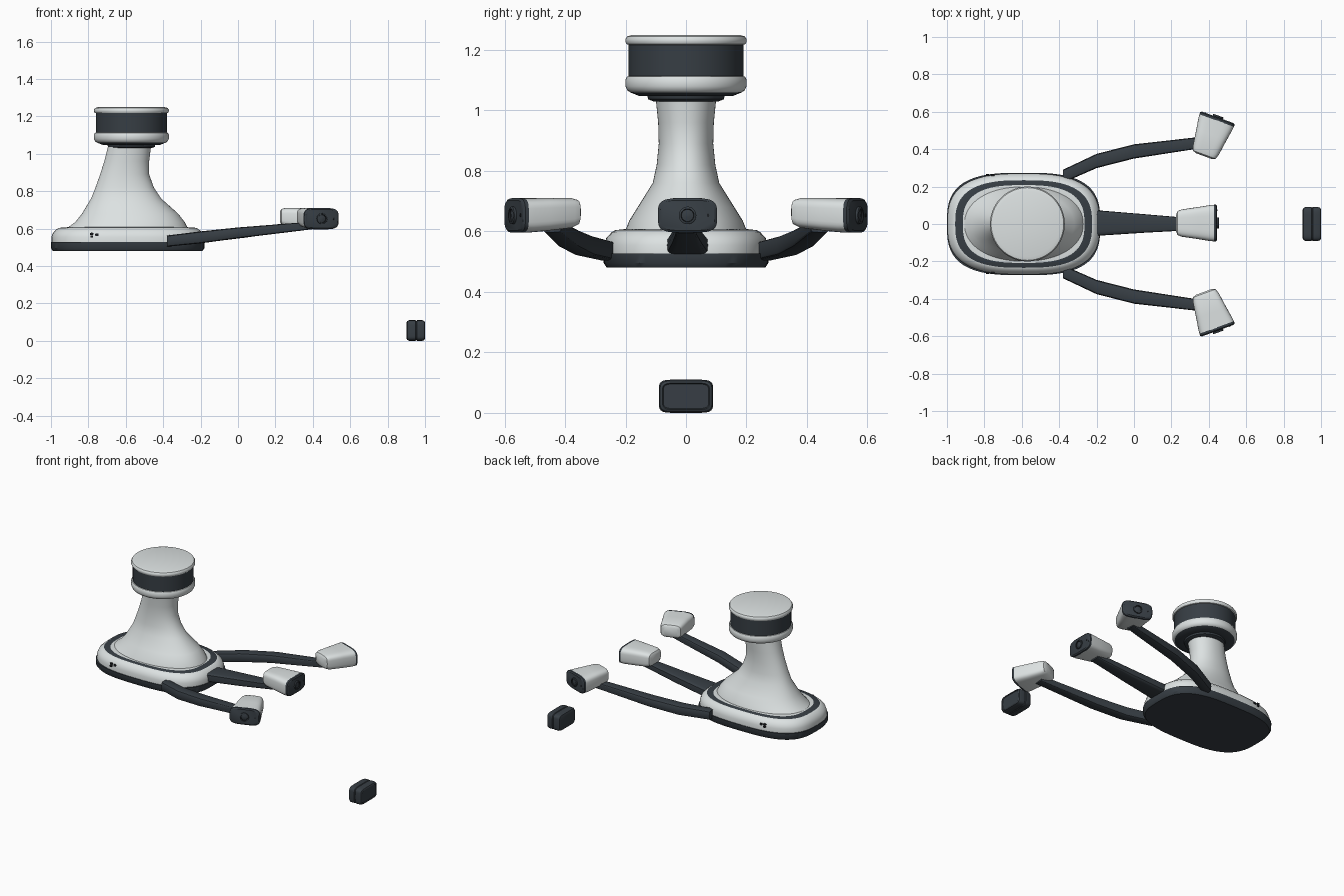
import bpy, bmesh, math
from mathutils import Vector, Matrix

if "Cube" in bpy.data.objects:
    bpy.data.objects.remove(bpy.data.objects["Cube"], do_unlink=True)


def material(name, rgb, rough=0.5):
    m = bpy.data.materials.new(name)
    m.use_nodes = True
    m.diffuse_color = (*rgb, 1)
    bsdf = m.node_tree.nodes["Principled BSDF"]
    bsdf.inputs["Base Color"].default_value = (*rgb, 1)
    bsdf.inputs["Roughness"].default_value = rough
    return m


WHITE = material("shell white", (0.72, 0.76, 0.76))
DARK = material("charcoal", (0.038, 0.048, 0.058))
BLACK = material("lens black", (0.012, 0.014, 0.017))


def oval(a, b, n, count):
    """Superellipse points: n=2 is an ellipse, larger n is boxier."""
    pts = []
    for i in range(count):
        t = 2 * math.pi * i / count
        c, s = math.cos(t), math.sin(t)
        pts.append((a * math.copysign(abs(c) ** (2 / n), c),
                    b * math.copysign(abs(s) ** (2 / n), s)))
    return pts


def loft(name, rings, mats, bands=None, place=None, angle=35):
    """Skin closed rings in order; bands gives a material slot per step."""
    bm = bmesh.new()
    loops = [[bm.verts.new(p) for p in ring] for ring in rings]
    bands = bands or [0] * (len(rings) - 1)
    for k, (lo, hi) in enumerate(zip(loops, loops[1:])):
        for i in range(len(lo)):
            j = (i + 1) % len(lo)
            bm.faces.new((lo[i], lo[j], hi[j], hi[i])).material_index = bands[k]
    bm.faces.new(loops[0][::-1]).material_index = bands[0]
    bm.faces.new(loops[-1]).material_index = bands[-1]
    bmesh.ops.recalc_face_normals(bm, faces=bm.faces)
    mesh = bpy.data.meshes.new(name)
    bm.to_mesh(mesh)
    bm.free()
    ob = bpy.data.objects.new(name, mesh)
    bpy.context.collection.objects.link(ob)
    for m in mats:
        mesh.materials.append(m)
    if place:
        ob.matrix_world = place
    bpy.ops.object.select_all(action="DESELECT")
    ob.select_set(True)
    bpy.context.view_layer.objects.active = ob
    bpy.ops.object.shade_smooth_by_angle(angle=math.radians(angle))
    return ob


def flat_ring(cx, a, b, z, n, count=72):
    return [(cx + x, y, z) for x, y in oval(a, b, n, count)]


# Base: dark tray, white shell, dark inlaid band around the top
BX = -0.59
tray = [(0.40, 0.262, 0.48), (0.41, 0.272, 0.495), (0.41, 0.274, 0.527)]
loft("base_tray", [flat_ring(BX, a, b, z, 3) for a, b, z in tray], [DARK])
shell = [(0.408, 0.27, 0.525), (0.408, 0.27, 0.555), (0.398, 0.262, 0.58),
         (0.378, 0.245, 0.598), (0.366, 0.234, 0.604), (0.325, 0.208, 0.607),
         (0.31, 0.195, 0.608)]
loft("base_shell", [flat_ring(BX, a, b, z, 2.8) for a, b, z in shell],
     [WHITE, DARK], [0, 0, 0, 0, 1, 0])

# Neck: oval column leaning back as it rises (left edge, right edge, half depth, z)
neck = [(-0.91, -0.27, 0.2, 0.605), (-0.87, -0.285, 0.188, 0.635),
        (-0.834, -0.32, 0.16, 0.68), (-0.786, -0.41, 0.11, 0.76),
        (-0.762, -0.45, 0.097, 0.82), (-0.737, -0.475, 0.09, 0.89),
        (-0.715, -0.475, 0.092, 0.96), (-0.695, -0.465, 0.1, 1.04)]
loft("neck", [flat_ring((l + r) / 2, (r - l) / 2, d, z, 2.15) for l, r, d, z in neck],
     [WHITE], angle=50)

# Turret: collar, dark dish, white rim, dark window band, white lid
turret = [(0.108, 1.03), (0.125, 1.037), (0.128, 1.048), (0.155, 1.048),
          (0.185, 1.06), (0.194, 1.066), (0.2, 1.08), (0.2, 1.102),
          (0.195, 1.112), (0.19, 1.113), (0.19, 1.217), (0.196, 1.219),
          (0.2, 1.226), (0.2, 1.236), (0.194, 1.245), (0.175, 1.25)]
loft("turret", [flat_ring(-0.57, r, r, z, 2) for r, z in turret],
     [WHITE, DARK], [1] * 4 + [0] * 5 + [1] + [0] * 5)


# Arms: flattened bars swept along a path of (x, y, z, half width, half height)
def arm(name, path):
    rings = []
    for x, y, z, w, h in path:
        rings.append([(x, y + u, z + v) for u, v in oval(w, h, 5, 16)])
    loft(name, rings, [DARK], angle=30)


side_path = [(-0.38, 0.255, 0.533, 0.035, 0.03), (-0.2, 0.337, 0.553, 0.038, 0.032),
             (0.0, 0.388, 0.577, 0.038, 0.029), (0.33, 0.432, 0.61, 0.031, 0.022),
             (0.4, 0.443, 0.617, 0.03, 0.02)]
arm("arm_left", side_path)
arm("arm_right", [(x, -y, z, w, h) for x, y, z, w, h in side_path])
arm("arm_middle", [(-0.24, 0.005, 0.55, 0.07, 0.03), (-0.18, 0.005, 0.555, 0.067, 0.03),
                   (0.05, 0.003, 0.58, 0.05, 0.027), (0.25, 0, 0.605, 0.036, 0.022),
                   (0.32, 0, 0.612, 0.034, 0.018)])


# Camera pods: white tapered hood, dark face plate, ringed lens
def pod(side, x, y, yaw):
    place = Matrix.Translation((x, y, 0.653)) @ Matrix.Rotation(math.radians(yaw), 4, "Z")

    def ring(d, w, h, dz=0.0, n=4, count=40):
        return [(d, u, v + dz) for u, v in oval(w, h, n, count)]

    hood = [(-0.22, 0.045, 0.03, 0.01), (-0.212, 0.064, 0.042, 0.01),
            (-0.19, 0.073, 0.05, 0.008), (-0.1, 0.086, 0.055, 0.003),
            (-0.04, 0.096, 0.057, 0), (-0.016, 0.098, 0.057, 0)]
    loft("pod_hood_" + side, [ring(*s) for s in hood], [WHITE], place=place)
    face = [(-0.018, 0.098, 0.057), (-0.006, 0.098, 0.057), (0, 0.09, 0.05)]
    loft("pod_face_" + side, [ring(*s) for s in face], [DARK], place=place)
    lens = [(-0.002, 0.029), (0.008, 0.029), (0.01, 0.026), (0.01, 0.022),
            (0.004, 0.02), (0.005, 0.014), (0.007, 0.006)]
    loft("pod_lens_" + side, [ring(d, r, r, 0, 2, 28) for d, r in lens],
         [DARK, BLACK], [0, 0, 0, 1, 0, 0], place=place)
    # Small indicator beside the lens
    dot = [[(d, u + 0.068, v) for u, v in oval(0.004, 0.006, 2, 12)] for d in (-0.002, 0.002)]
    loft("pod_indicator_" + side, dot, [BLACK], place=place)


pod("middle", 0.445, 0.005, 0)
pod("left", 0.448, 0.57, 70)
pod("right", 0.448, -0.57, -70)

# Separate sensor block: two rounded halves with a seam and a recessed front
block = [(0.9, 0.07, 0.04), (0.905, 0.084, 0.051), (0.915, 0.09, 0.055),
         (0.948, 0.09, 0.055), (0.952, 0.086, 0.051), (0.956, 0.09, 0.055),
         (0.985, 0.09, 0.055), (0.996, 0.086, 0.051), (1.0, 0.078, 0.044),
         (0.996, 0.075, 0.041)]
loft("sensor_block", [[(x, u, v + 0.055) for u, v in oval(w, h, 6, 40)] for x, w, h in block],
     [DARK])

# Small port marks on both flanks of the base
for side, sign in (("right", -1), ("left", 1)):
    for i, (x, z, w, h) in enumerate([(-0.782, 0.572, 0.01, 0.006), (-0.782, 0.558, 0.008, 0.006),
                                      (-0.755, 0.567, 0.009, 0.007)]):
        y = 0.258 if z > 0.565 else 0.262
        plate = [[(x + u, sign * (y + d), z + v) for u, v in oval(w, h, 4, 12)]
                 for d in (-0.002, 0.006)]
        loft(f"port_{side}_{i + 1}", plate, [BLACK])
